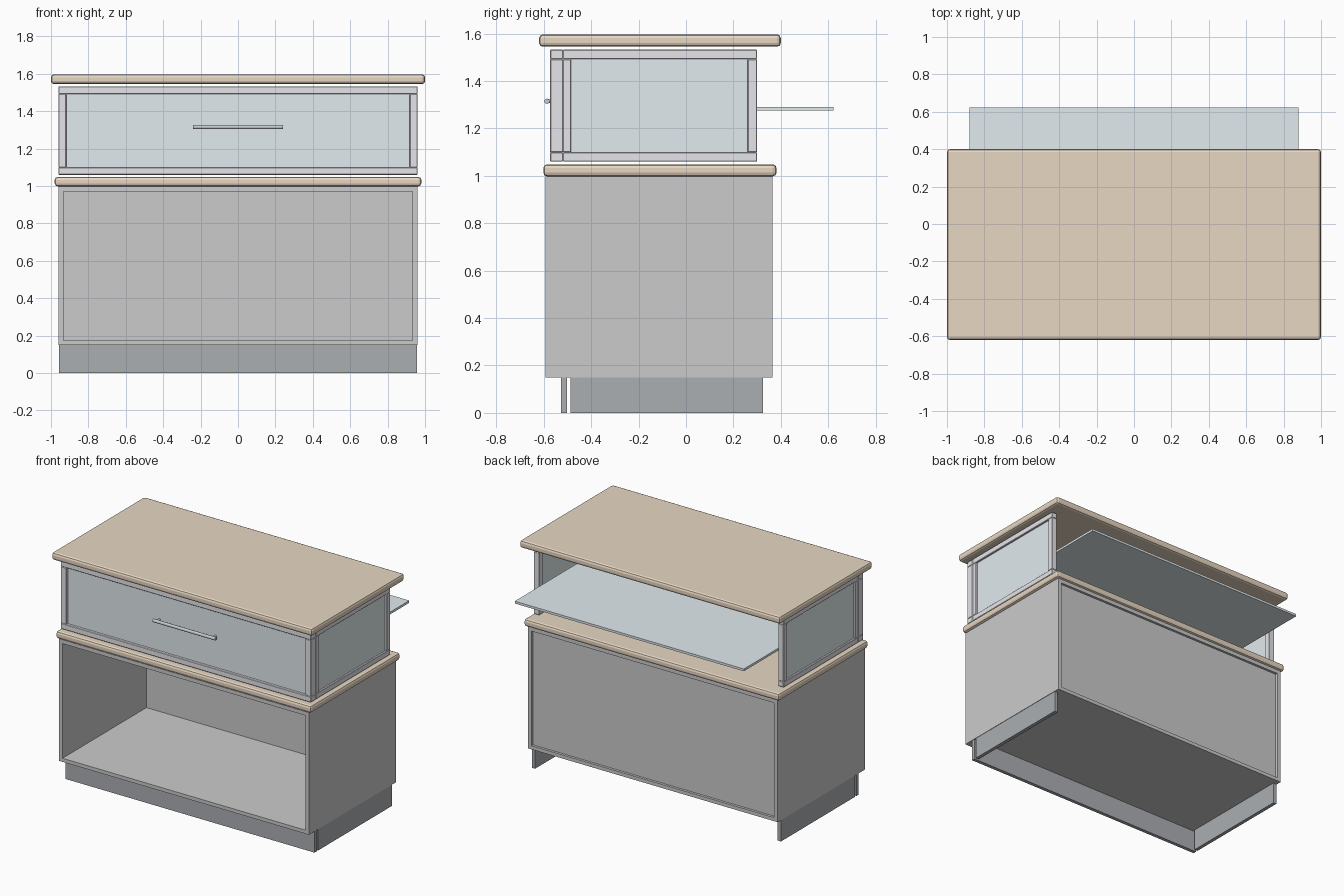
import bpy, bmesh, math

if "Cube" in bpy.data.objects:
    bpy.data.objects.remove(bpy.data.objects["Cube"])


def material(name, color):
    m = bpy.data.materials.new(name)
    m.diffuse_color = (*color, 1.0)
    m.use_nodes = True
    m.node_tree.nodes["Principled BSDF"].inputs["Base Color"].default_value = m.diffuse_color
    return m


WOOD = material("wood", (0.80, 0.68, 0.54))
GLASS = material("glass", (0.76, 0.83, 0.86))
METAL = material("metal", (0.79, 0.79, 0.83))
DARK = material("dark_plinth", (0.41, 0.43, 0.45))
STEEL = material("steel", (0.58, 0.59, 0.64))


def box(name, x, y, z, mat=None, bevel=0.0, segments=2):
    """Box spanning the given (min, max) ranges."""
    bm = bmesh.new()
    bmesh.ops.create_cube(bm, size=1.0)
    for v in bm.verts:
        v.co = [(a + b) / 2 + c * (b - a) for c, (a, b) in zip(v.co, (x, y, z))]
    if bevel:
        bmesh.ops.bevel(bm, geom=bm.edges[:], offset=bevel, segments=segments,
                        profile=0.5, affect='EDGES')
    me = bpy.data.meshes.new(name)
    bm.to_mesh(me)
    bm.free()
    ob = bpy.data.objects.new(name, me)
    bpy.context.collection.objects.link(ob)
    if mat:
        me.materials.append(mat)
    return ob


def pair(name, x, y, z, mat=None, bevel=0.0):
    """The same box on the right and, mirrored, on the left."""
    box("right_" + name, x, y, z, mat, bevel, 1)
    box("left_" + name, (-x[1], -x[0]), y, z, mat, bevel, 1)


def rod(name, radius, length, loc, rot):
    bpy.ops.mesh.primitive_cylinder_add(vertices=16, radius=radius, depth=length,
                                        location=loc, rotation=rot)
    ob = bpy.context.object
    ob.name = name
    ob.data.materials.append(STEEL)
    bpy.ops.object.shade_smooth_by_angle(angle=math.radians(40))


# Plinth: front board and two side boards, open at the back
box("plinth_front", (-0.957, 0.957), (-0.527, -0.502), (0, 0.15), DARK)
pair("plinth_side", (0.932, 0.957), (-0.487, 0.325), (0, 0.15), DARK)

# Lower cabinet: open front, recessed back
pair("cabinet_side", (0.933, 0.96), (-0.593, 0.365), (0.15, 0.998))
box("cabinet_floor", (-0.933, 0.933), (-0.593, 0.365), (0.15, 0.175))
box("cabinet_ceiling", (-0.933, 0.933), (-0.593, 0.365), (0.971, 0.998))
box("cabinet_back", (-0.933, 0.933), (0.328, 0.348), (0.175, 0.971))

# Counter tops
box("lower_counter", (-0.98, 0.98), (-0.602, 0.382), (0.998, 1.049), WOOD, 0.016)
box("upper_counter", (-1.0, 1.0), (-0.62, 0.40), (1.545, 1.597), WOOD, 0.016)

# Display case: rails and stiles of the front and side frames
LOW, HIGH, MID = (1.06, 1.099), (1.493, 1.533), (1.099, 1.493)
for label, z in (("bottom", LOW), ("top", HIGH)):
    box(f"front_{label}_rail", (-0.96, 0.96), (-0.573, -0.519), z, METAL, 0.003, 1)
    pair(f"side_{label}_rail", (0.918, 0.96), (-0.519, 0.30), z, METAL, 0.003)
pair("front_stile", (0.918, 0.96), (-0.573, -0.519), MID, METAL, 0.003)
pair("side_front_stile", (0.918, 0.96), (-0.519, -0.485), MID, METAL, 0.003)
pair("side_back_stile", (0.918, 0.96), (0.26, 0.30), MID, METAL, 0.003)

# Glass panes and the sliding shelf
box("front_pane", (-0.918, 0.918), (-0.554, -0.538), MID, GLASS)
pair("side_pane", (0.931, 0.947), (-0.485, 0.26), MID, GLASS)
box("sliding_shelf", (-0.88, 0.88), (-0.18, 0.622), (1.275, 1.291), GLASS)

# Bar handle on two studs
rod("handle_bar", 0.011, 0.48, (0, -0.586, 1.315), (0, math.pi / 2, 0))
for side, x in (("left", -0.215), ("right", 0.215)):
    rod(f"{side}_handle_stud", 0.008, 0.036, (x, -0.568, 1.315), (math.pi / 2, 0, 0))
